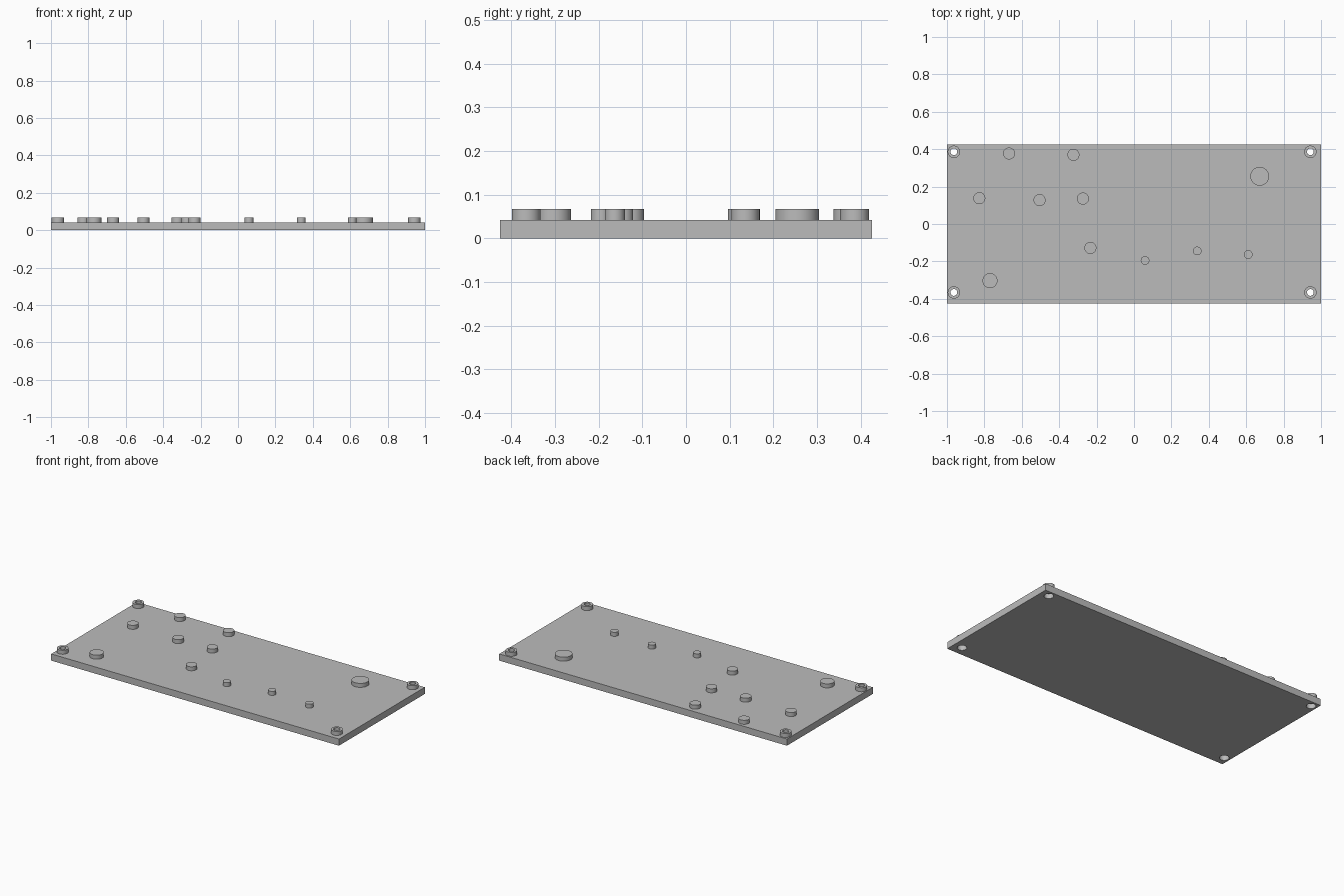
import bpy, bmesh
from mathutils import Matrix, Vector
from math import tau, radians

default = bpy.data.objects.get("Cube")
if default:
    bpy.data.objects.remove(default, do_unlink=True)

PLATE_TOP, STUD_TOP = 0.042, 0.067
HALF_DEPTH = 0.426
SIDES = 48

grey = bpy.data.materials.new("plain_grey")
grey.use_nodes = True
COLOUR = (0.5, 0.5, 0.5, 1)
grey.diffuse_color = COLOUR
grey.node_tree.nodes["Principled BSDF"].inputs["Base Color"].default_value = COLOUR


def finish(name, bm):
    bmesh.ops.recalc_face_normals(bm, faces=bm.faces)
    mesh = bpy.data.meshes.new(name)
    bm.to_mesh(mesh)
    bm.free()
    mesh.materials.append(grey)
    obj = bpy.data.objects.new(name, mesh)
    bpy.context.collection.objects.link(obj)
    return obj


def lathe(name, profile, x, y):
    """Spin a closed (radius, height) outline about a vertical axis."""
    bm = bmesh.new()
    verts = [bm.verts.new((r, 0, z)) for r, z in profile]
    edges = [bm.edges.new(pair) for pair in zip(verts, verts[1:])]
    bmesh.ops.spin(bm, geom=verts + edges, cent=(0, 0, 0), axis=(0, 0, 1),
                   angle=tau, steps=SIDES, use_duplicate=False)
    bmesh.ops.remove_doubles(bm, verts=bm.verts, dist=1e-5)
    bmesh.ops.translate(bm, verts=bm.verts, vec=(x, y, 0))
    return finish(name, bm)


def smooth(obj):
    bpy.ops.object.select_all(action="DESELECT")
    obj.select_set(True)
    bpy.context.view_layer.objects.active = obj
    bpy.ops.object.shade_smooth_by_angle(angle=radians(30))


# Flat base plate
bm = bmesh.new()
bmesh.ops.create_cube(bm, size=1, matrix=Matrix.Translation((0, 0, PLATE_TOP / 2))
                      @ Matrix.Diagonal((2, 2 * HALF_DEPTH, PLATE_TOP, 1)))
plate = finish("base_plate", bm)

# Corner bosses with screw holes, counterbored from below
BOSS_R, HOLE_R, BORE_R, BORE_TOP = 0.033, 0.018, 0.027, 0.03
for side, x in (("right", -0.963), ("left", 0.943)):
    for end, y in (("front", -0.366), ("back", 0.386)):
        boss = lathe(f"{end}_{side}_boss",
                     [(HOLE_R, PLATE_TOP), (BOSS_R, PLATE_TOP), (BOSS_R, STUD_TOP),
                      (HOLE_R, STUD_TOP), (HOLE_R, PLATE_TOP)], x, y)
        smooth(boss)
        cutter = lathe(f"{end}_{side}_hole_cutter",
                       [(0, -0.02), (BORE_R, -0.02), (BORE_R, BORE_TOP),
                        (HOLE_R, BORE_TOP), (HOLE_R, 0.1), (0, 0.1)], x, y)
        cutter.hide_render = True
        cut = plate.modifiers.new("screw_hole", "BOOLEAN")
        cut.operation = "DIFFERENCE"
        cut.solver = "EXACT"
        cut.object = cutter
        bpy.context.view_layer.objects.active = plate
        bpy.ops.object.modifier_apply(modifier=cut.name)
        bpy.data.objects.remove(cutter, do_unlink=True)
smooth(plate)

# Solid round studs, grouped by radius
STUDS = {
    "large_stud": (0.05, [(0.672, 0.255)]),
    "wide_stud": (0.04, [(-0.77, -0.303)]),
    "medium_stud": (0.032, [(-0.827, 0.138), (-0.668, 0.377), (-0.324, 0.37),
                            (-0.505, 0.128), (-0.273, 0.136), (-0.233, -0.128)]),
    "small_stud": (0.023, [(0.059, -0.195), (0.338, -0.144), (0.611, -0.163)]),
}
for name, (radius, places) in STUDS.items():
    for x, y in places:
        smooth(lathe(name, [(0, PLATE_TOP), (radius, PLATE_TOP),
                            (radius, STUD_TOP), (0, STUD_TOP)], x, y))
